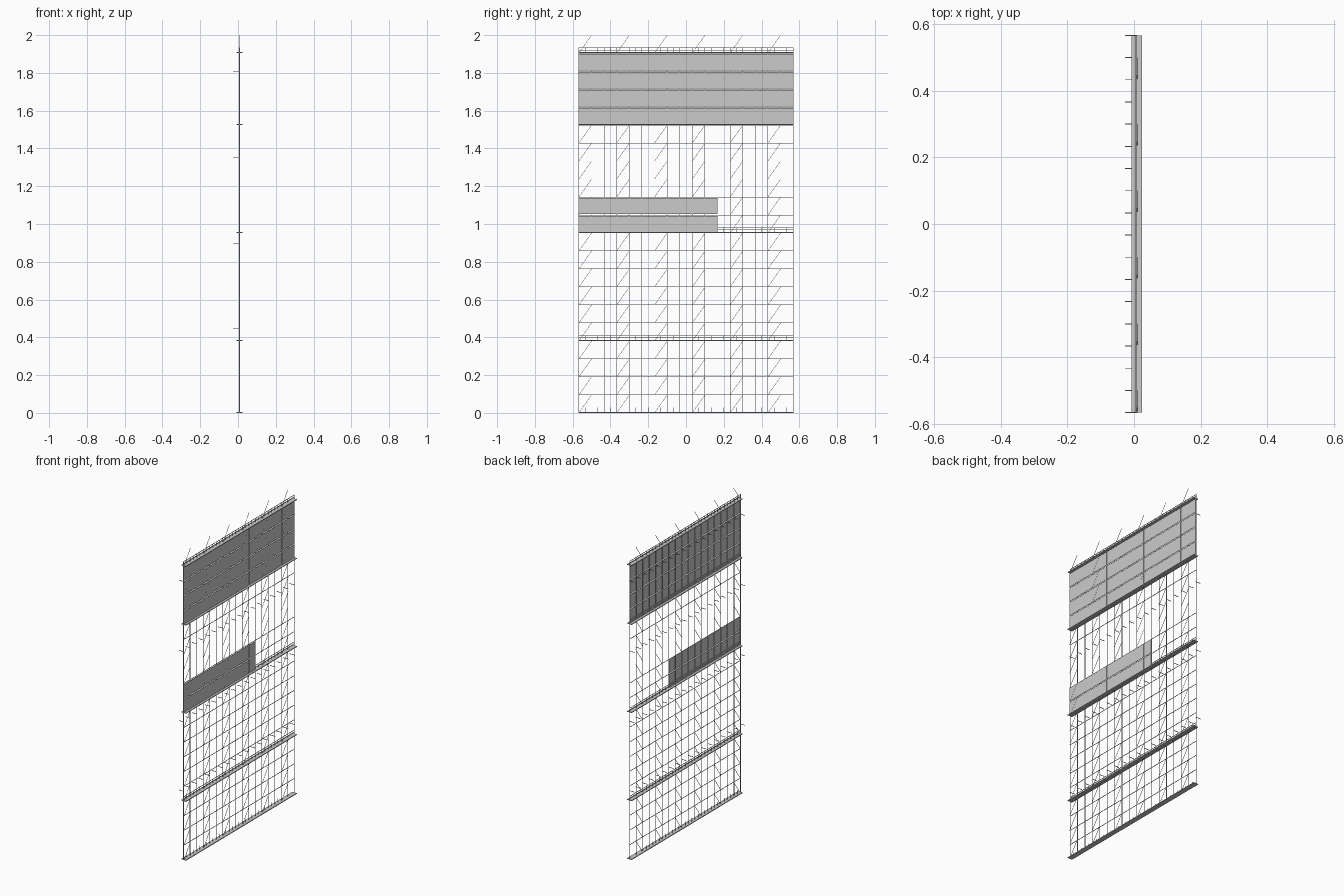
import bpy, bmesh
from mathutils import Vector, Matrix

if "Cube" in bpy.data.objects:
    bpy.data.objects.remove(bpy.data.objects["Cube"])

BAYS = 17
HALF = 0.567
BAY = 2 * HALF / BAYS
LIFT = 2.0 / 21
X = 0.0065              # plane of the posts
ROD = 0.0026            # rod thickness
Y = [-HALF + BAY * i for i in range(BAYS + 1)]
PLATFORMS = [0, 4, 10, 16, 20]


def box(bm, lo, hi):
    lo, hi = Vector(lo), Vector(hi)
    m = Matrix.Translation((lo + hi) / 2) @ Matrix.Diagonal((*(hi - lo), 1))
    bmesh.ops.create_cube(bm, size=1, matrix=m)


def rod(bm, a, b, t=ROD):
    a, b = Vector(a), Vector(b)
    d = b - a
    m = (Matrix.Translation((a + b) / 2)
         @ d.to_track_quat('Z', 'Y').to_matrix().to_4x4()
         @ Matrix.Diagonal((t, t, d.length, 1)))
    bmesh.ops.create_cube(bm, size=1, matrix=m)


def part(name, build):
    bm = bmesh.new()
    build(bm)
    me = bpy.data.meshes.new(name)
    bm.to_mesh(me)
    bm.free()
    bpy.context.collection.objects.link(bpy.data.objects.new(name, me))


# upright posts
def posts(bm):
    for y in Y:
        rod(bm, (X, y, 0), (X, y, 1.935))


# horizontal ledgers on each lift, two lifts left open
def ledgers(bm):
    for k in range(1, 21):
        if k not in (13, 14):
            rod(bm, (X, -HALF, k * LIFT), (X, HALF, k * LIFT))


# diagonal braces in every third bay
def braces(bm):
    for i in range(0, BAYS, 3):
        for k in range(21):
            rod(bm, (X + 0.003, Y[i], k * LIFT),
                (X + 0.003, Y[i + 1], (k + 1) * LIFT - 0.001), 0.0018)


# wide walkway strips
def platforms(bm):
    for k in PLATFORMS:
        z = k * LIFT
        box(bm, (-0.0075, -HALF, z), (0.0245, HALF, z + 0.005))


# low rails and studs above the walkways
def rails(bm):
    for k in PLATFORMS:
        z = k * LIFT
        if k:
            for dz in (0.016, 0.028):
                rod(bm, (X, -HALF, z + dz), (X, HALF, z + dz))
        for y in Y[:-1]:
            rod(bm, (X, y + BAY / 2, z), (X, y + BAY / 2, z + 0.028), 0.002)


# ties reaching back to the wall
def ties(bm):
    for z in (0.445, 0.895, 1.35, 1.805):
        for y in Y:
            rod(bm, (-0.0265, y, z), (X + 0.003, y, z))


# cladding panels, five bays long
def panels(bm, first, rows, y_end):
    for k in range(first, first + rows):
        for i in range(0, BAYS, 5):
            y0, y1 = Y[i], min(Y[min(i + 5, BAYS)], y_end)
            if y1 - y0 > 0.01:
                box(bm, (0.0083, y0 + 0.001, k * LIFT + 0.004),
                    (0.0103, y1 - 0.001, (k + 1) * LIFT - 0.004))


part("posts", posts)
part("ledgers", ledgers)
part("braces", braces)
part("platforms", platforms)
part("platform_rails", rails)
part("wall_ties", ties)
part("upper_panels", lambda bm: panels(bm, 16, 4, HALF))
part("middle_panels", lambda bm: panels(bm, 10, 2, Y[11]))
